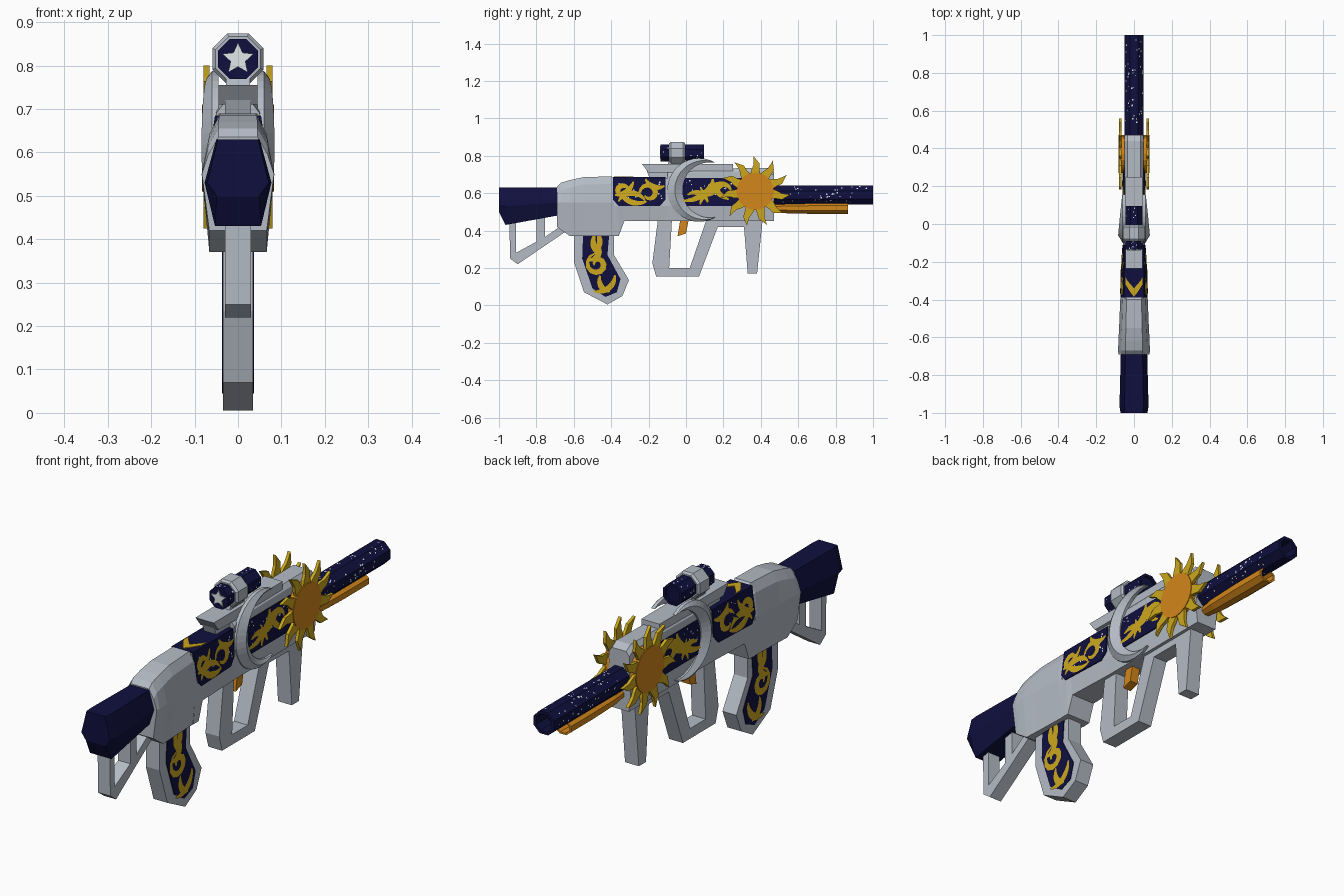
import bpy, bmesh, math, random
from math import sin, cos, radians, pi

random.seed(4)
if "Cube" in bpy.data.objects:
    bpy.data.objects.remove(bpy.data.objects["Cube"])


def material(name, *rgb):
    m = bpy.data.materials.new(name)
    m.use_nodes = True
    m.diffuse_color = (*rgb, 1)
    m.node_tree.nodes["Principled BSDF"].inputs["Base Color"].default_value = (*rgb, 1)
    return m


silver = material("silver", .46, .5, .56)
navy = material("navy", .005, .005, .05)
gold = material("gold", .6, .39, .012)
orange = material("orange", .65, .24, .01)
white = material("white", .8, .85, .85)


def build(name, verts, faces, mat, mirror=False, solid=True):
    me = bpy.data.meshes.new(name)
    me.from_pydata(verts, [], faces)
    if solid:
        bm = bmesh.new()
        bm.from_mesh(me)
        bmesh.ops.recalc_face_normals(bm, faces=bm.faces)
        bm.to_mesh(me)
        bm.free()
    me.materials.append(mat)
    ob = bpy.data.objects.new(name, me)
    bpy.context.collection.objects.link(ob)
    if mirror:
        ob.modifiers.new("Mirror", 'MIRROR').use_mirror_merge = False
    return ob


def bridge(name, rings, mat, mirror=False):
    """Skin equal rings of points and cap both ends."""
    n = len(rings[0])
    faces = [(k * n + i, k * n + (i + 1) % n, (k + 1) * n + (i + 1) % n, (k + 1) * n + i)
             for k in range(len(rings) - 1) for i in range(n)]
    last = (len(rings) - 1) * n
    faces += [tuple(range(n)), tuple(range(last, last + n))]
    return build(name, [p for r in rings for p in r], faces, mat, mirror)


def loft(name, sections, mat):
    """Each section: y, then half profile (x, z) from top to bottom."""
    rings = []
    for y, half in sections:
        rings.append([(x, y, z) for x, z in half] + [(-x, y, z) for x, z in reversed(half)])
    return bridge(name, rings, mat)


def prism(name, outline, x0, x1, mat, mirror=False):
    return bridge(name, [[(x, y, z) for y, z in outline] for x in (x0, x1)], mat, mirror)


def tube(name, stations, z, mat, sx=1.0, sides=8):
    """Eight-sided tube along y from (y, radius) stations."""
    angles = [2 * pi * (i + .5) / sides for i in range(sides)]
    return bridge(name, [[(r * sx * cos(a), y, z + r * sin(a)) for a in angles]
                         for y, r in stations], mat)


# Body flank, leaning outward toward the bottom
TOP_W, TOP_Z, LOW_Z = .048, .68, .53


def side(y):
    return .057 + .013 * max(0, (-.1 - y) / .29)


def flank(y, z):
    return TOP_W + (side(y) - TOP_W) * (TOP_Z - z) / (TOP_Z - LOW_Z)


# Rear stock and its open bracket
loft("stock", [(y, [(.05 * s, .63), (.077 * s, m), (.053 * s, b)])
               for y, s, m, b in ((-1, .92, .53, .5), (-.965, 1, .53, .43), (-.66, .9, .55, .485))], navy)
prism("stock_bracket", [(-.945, .46), (-.94, .25), (-.9, .22), (-.65, .39), (-.65, .43), (-.66, .43),
                        (-.755, .365), (-.755, .49), (-.8, .48), (-.8, .34), (-.91, .28), (-.91, .46)],
      -.03, .03, silver)

# Receiver shell
loft("receiver", [(y, [(.045 * s, t), (.068 * s, t - .04), (.083 * s, .55), (.066 * s, b)])
                  for y, s, t, b in ((-.69, 1, .635, .42), (-.67, 1.01, .655, .405), (-.62, 1, .67, .37),
                                     (-.55, .95, .685, .37), (-.4, .88, .69, .37), (-.385, .85, .68, .37))],
     silver)

# Main body and upper housing
loft("body", [(y, [(TOP_W, TOP_Z), (side(y), LOW_Z), (side(y) * .85, b)])
              for y, b in ((-.4, .37), (-.36, .37), (-.33, .45), (-.1, .45), (.47, .45))], silver)
loft("upper_housing", [(y, [(.035, t), (.05, t - .02), (.052, .66)])
                       for y, t in ((-.1, .71), (.0, .73), (.44, .735), (.47, .715))], silver)
prism("sight_rail", [(-.235, .755), (.25, .755), (.25, .71), (-.2, .71)], -.045, .045, silver)
prism("rail_post", [(-.21, .72), (-.05, .72), (-.05, .67), (-.19, .67)], -.03, .03, silver)


# Dark side panels
def panel(name, y0, y1, top):
    o = .005
    stations = ((y0, .035), (y0 + .03, 0), (y1 - .03, 0), (y1, .035))
    loft(name, [(y, [(TOP_W + o, top), (flank(y, LOW_Z + d) + o, LOW_Z + d)]) for y, d in stations], navy)


panel("rear_panel", -.39, -.11, .685)
panel("front_panel", -.03, .31, .68)

# Pistol grip with inlays
prism("grip", [(-.6, .4), (-.6, .235), (-.545, .07), (-.42, .005), (-.34, .05), (-.305, .135),
               (-.385, .27), (-.385, .4)], -.034, .034, silver)
prism("grip_panel", [(-.55, .385), (-.555, .25), (-.5, .09), (-.43, .045), (-.37, .07), (-.35, .14),
                     (-.42, .27), (-.41, .385)], .03, .037, navy, True)

# Trigger guard, fore grip and trigger
prism("trigger_guard", [(-.15, .46), (-.18, .225), (-.16, .155), (.07, .155), (.17, .42), (.31, .42),
                        (.33, .17), (.38, .17), (.41, .46), (.11, .46), (.02, .2), (-.09, .2),
                        (-.075, .46)], -.034, .034, silver)
prism("trigger", [(-.03, .46), (-.045, .37), (0, .385), (.015, .46)], -.02, .02, orange)

# Barrel and the gutter below it
tube("barrel", [(.45, .054), (1, .054), (1, .04), (.92, .04)], .59, navy)
tube("under_barrel", [(.46, .02), (.54, .03), (.7, .034), (.865, .034), (.865, .026), (.7, .026)],
     .52, orange, 1.25)

# Scope
tube("scope_tube", [(-.135, .05), (.095, .05), (.095, .038), (.085, .038)], .815, navy)
tube("scope_band", [(-.09, .056), (-.08, .064), (-.015, .064), (-.005, .056)], .815, silver)
prism("scope_mount", [(-.09, .78), (-.1, .745), (.01, .745), (0, .78)], -.028, .028, silver)
star = [(.038 if i % 2 == 0 else .018, pi / 2 + i * pi / 5) for i in range(10)]
bridge("scope_star", [[(r * cos(a), y, .815 + r * sin(a)) for r, a in star]
                      for y in (-.14, -.134)], white)

# Crescent moons, ridged along the middle
rings = []
for i in range(25):
    t = i / 24
    a, b = radians(60 + 240 * t), radians(79 + 202 * t)
    oy, oz = .07 + .17 * cos(a), .617 + .17 * sin(a)
    iy, iz = .128 + .148 * cos(b), .617 + .148 * sin(b)
    ridge = .062 + .022 * sin(pi * t)
    rings.append([(.045, oy, oz), (.06, oy, oz), (ridge, (oy + iy) / 2, (oz + iz) / 2),
                  (.06, iy, iz), (.045, iy, iz)])
bridge("crescent", rings, silver, True)

# Suns with curling rays
SUN_Y, SUN_Z, RAYS = .37, .61, 11


def polar(r, degrees):
    return SUN_Y + r * cos(radians(degrees)), SUN_Z + r * sin(radians(degrees))


prism("sun_disc", [polar(.1, i * 18) for i in range(20)], .05, .083, orange, True)
for k in range(RAYS):
    ray = [(.09, -17), (.12, -11), (.15, -9), (.19, 3), (.165, 3), (.14, 4), (.12, 9), (.09, 17)]
    prism("sun_ray", [polar(r, a + 90 + k * 360 / RAYS) for r, a in ray], .066, .08, gold, True)


# Gold scrollwork: tapered ribbons along spiral arcs
def scrolls(name, arcs, surface, low, high, width):
    verts, faces = [], []
    for cy, cz, r0, r1, a0, a1 in arcs:
        steps = 14
        for i in range(steps + 1):
            t = i / steps
            a, r = radians(a0 + (a1 - a0) * t), r0 + (r1 - r0) * t
            w = width * (.25 + .75 * sin(pi * t))
            for q in (r - w / 2, r + w / 2):
                y, z = cy + q * cos(a), min(high, max(low, cz + q * sin(a)))
                verts.append((surface(y, z), y, z))
            if i:
                n = len(verts)
                faces.append((n - 4, n - 3, n - 1, n - 2))
    build(name, verts, faces, gold, True, False)


def panel_skin(y, z):
    return flank(y, z) + .0075


scrolls("rear_scroll", [(-.2, .6, .05, .025, 200, -150), (-.38, .68, .09, .1, 270, 350),
                        (-.3, .52, .09, .07, 25, 150), (-.27, .66, .1, .12, 215, 300),
                        (-.34, .61, .035, .02, 0, 270), (-.15, .7, .07, .07, 200, 300)],
        panel_skin, .535, .68, .03)
scrolls("front_scroll", [(-.02, .71, .15, .17, 270, 350), (.22, .5, .16, .15, 95, 165),
                         (.12, .63, .04, .025, 180, 420), (.27, .68, .13, .12, 180, 250),
                         (.06, .53, .06, .08, 20, 130), (.2, .61, .04, .03, 0, 240)],
        panel_skin, .535, .675, .03)
scrolls("grip_scroll", [(-.475, .22, .06, .015, 100, 560), (-.56, .32, .09, .11, -20, 40),
                        (-.4, .33, .1, .09, 150, 220), (-.46, .17, .1, .08, 250, 355),
                        (-.39, .12, .08, .05, 150, 250), (-.51, .3, .06, .04, 250, 400)],
        lambda y, z: .0395, .055, .38, .032)
for s in (-1, 1):
    ob = prism("top_scroll", [(-.385, 0), (-.34, 0), (-.3, s * .035), (-.28, s * .045), (-.32, s * .045),
                              (-.36, s * .02)], .686, .689, gold)
    for v in ob.data.vertices:
        v.co = (v.co.z, v.co.y, v.co.x)


# Starry speckles
def dots(name, places):
    verts, faces = [], []
    for p, u, w in places:
        n, h = len(verts), random.uniform(.002, .004)
        for i, j in ((-1, -1), (1, -1), (1, 1), (-1, 1)):
            verts.append([p[k] + h * (i * u[k] + j * w[k]) for k in range(3)])
        faces.append((n, n + 1, n + 2, n + 3))
    build(name, verts, faces, white, False, False)


def tube_places(count, y0, y1, z, r):
    for _ in range(count):
        a = random.randrange(8) * pi / 4
        d, off = r * cos(pi / 8) + .001, random.uniform(-.3, .3) * r
        yield ((d * cos(a) - off * sin(a), random.uniform(y0, y1), z + d * sin(a) + off * cos(a)),
               (0, 1, 0), (-sin(a), 0, cos(a)))


def flank_places(count, y0, y1):
    for i in range(count):
        y, z = random.uniform(y0, y1), random.uniform(.57, .67)
        s = 1 if i % 2 else -1
        yield (s * (flank(y, z) + .0062), y, z), (0, s, 0), (0, 0, 1)


dots("barrel_stars", tube_places(110, .5, .98, .59, .054))
dots("scope_stars", list(tube_places(20, .01, .085, .815, .05)) + list(tube_places(12, -.13, -.095, .815, .05)))
dots("panel_stars", list(flank_places(50, -.37, -.13)) + list(flank_places(50, 0, .28)))
